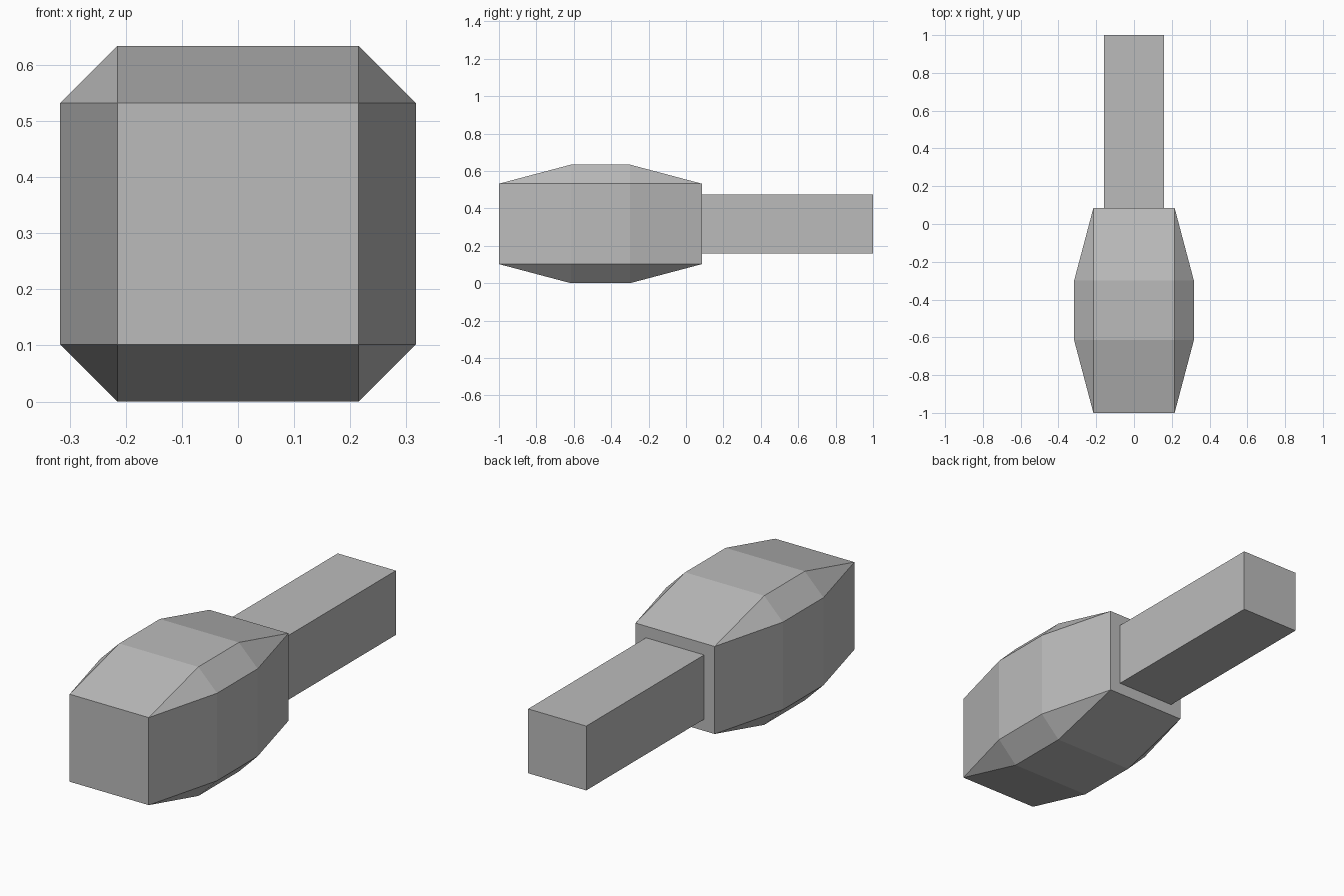
import bpy
import bmesh

cube = bpy.data.objects.get("Cube")
if cube:
    bpy.data.objects.remove(cube, do_unlink=True)

MID_Z = 0.317

grey = bpy.data.materials.new("plain grey")
grey.use_nodes = True
color = (0.5, 0.5, 0.5, 1)
grey.diffuse_color = color
grey.node_tree.nodes["Principled BSDF"].inputs["Base Color"].default_value = color


def square(half, y):
    return [(sx * half, y, MID_Z + sz * half) for sx in (-1, 1) for sz in (-1, 1)]


def octagon(outer, inner, y):
    return [(sx * a, y, MID_Z + sz * b)
            for a, b in ((outer, inner), (inner, outer))
            for sx in (-1, 1) for sz in (-1, 1)]


def convex_part(name, points):
    """Wrap a flat-faced solid around cross-sections and merge coplanar triangles."""
    bm = bmesh.new()
    for p in points:
        bm.verts.new(p)
    bmesh.ops.convex_hull(bm, input=bm.verts[:])
    bmesh.ops.dissolve_limit(bm, angle_limit=0.01, verts=bm.verts[:], edges=bm.edges[:])
    bmesh.ops.recalc_face_normals(bm, faces=bm.faces[:])
    mesh = bpy.data.meshes.new(name)
    bm.to_mesh(mesh)
    bm.free()
    mesh.materials.append(grey)
    obj = bpy.data.objects.new(name, mesh)
    bpy.context.collection.objects.link(obj)
    return obj


# Head: square ends swelling to an octagonal middle band
convex_part("head", square(0.215, -1.0) + octagon(0.317, 0.215, -0.615)
            + octagon(0.317, 0.215, -0.3) + square(0.215, 0.085))

# Handle: square bar out of the back of the head
convex_part("handle", square(0.158, 0.085) + square(0.158, 1.0))
